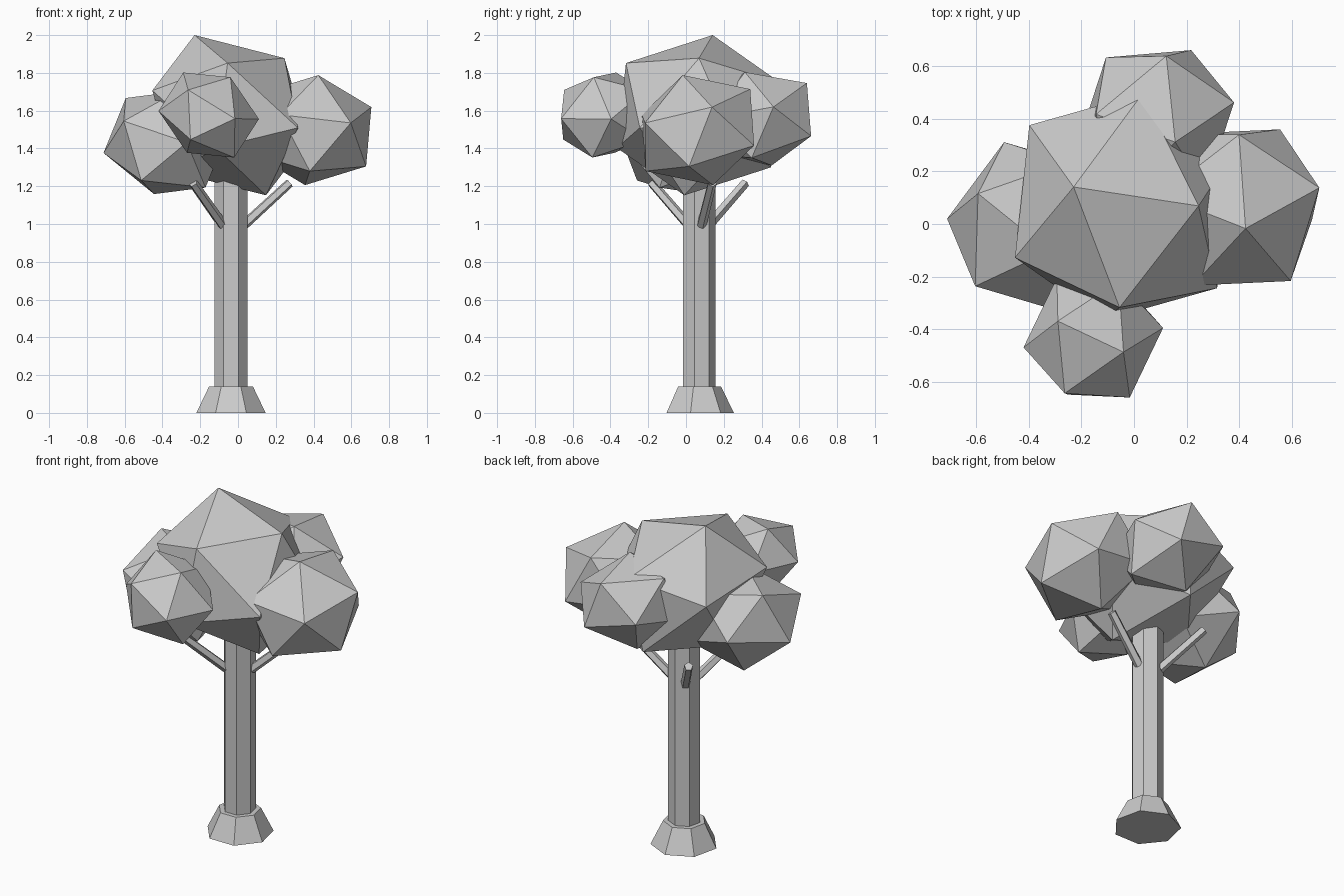
import bpy, bmesh, math
from mathutils import Matrix, Vector

if "Cube" in bpy.data.objects:
    bpy.data.objects.remove(bpy.data.objects["Cube"])

AX, AY = -0.037, 0.066  # trunk axis


def finish(bm, name):
    bmesh.ops.recalc_face_normals(bm, faces=bm.faces)
    mesh = bpy.data.meshes.new(name)
    bm.to_mesh(mesh)
    bm.free()
    obj = bpy.data.objects.new(name, mesh)
    bpy.context.collection.objects.link(obj)
    return obj


def post(name, start, end, r1, r2, sides, turn=0.0):
    """Flat-sided, optionally tapered post between two points."""
    start, end = Vector(start), Vector(end)
    axis = end - start
    bm = bmesh.new()
    bmesh.ops.create_cone(bm, cap_ends=True, segments=sides, radius1=r1,
                          radius2=r2, depth=axis.length)
    # put the first corner on +y before tilting
    first = max((v.co for v in bm.verts if v.co.z < 0), key=lambda c: c.y)
    spin = Matrix.Rotation(math.atan2(first.x, first.y) + turn, 4, 'Z')
    tilt = Vector((0, 0, 1)).rotation_difference(axis).to_matrix().to_4x4()
    bm.transform(Matrix.Translation((start + end) / 2) @ tilt @ spin)
    return finish(bm, name)


def leaf_clump(name, centre, a, b, c):
    """Squashed, turned icosahedron; a, b, c are one face's corners from the centre."""
    bm = bmesh.new()
    bmesh.ops.create_icosphere(bm, subdivisions=1, radius=1.0)
    bm.faces.ensure_lookup_table()
    source = Matrix([v.co for v in bm.faces[0].verts]).transposed()
    fit = Matrix((a, b, c)).transposed() @ source.inverted()
    for v in bm.verts:
        v.co = fit @ v.co + Vector(centre)
    return finish(bm, name)


# Trunk and flared foot, seven sides
post("trunk_foot", (AX, AY, 0), (AX, AY, 0.14), 0.188, 0.119, 7)
post("trunk", (AX, AY, 0.05), (AX, AY, 1.27), 0.09, 0.09, 7)

# Three branches around the trunk
for i, deg in enumerate((13, 129, 231)):
    dx, dy = math.cos(math.radians(deg)), math.sin(math.radians(deg))
    post(f"branch_{i + 1}", (AX + 0.07 * dx, AY + 0.07 * dy, 0.995),
         (AX + 0.318 * dx, AY + 0.318 * dy, 1.217), 0.027, 0.025, 5)

# Foliage
leaf_clump("foliage_middle", (-0.041, 0.066, 1.576),
           (-0.189, 0.075, 0.424), (0.287, 0.003, 0.302), (-0.014, -0.384, 0.276))
leaf_clump("foliage_front", (-0.155, -0.433, 1.577),
           (-0.135, 0.063, 0.225), (0.115, -0.055, 0.2), (-0.109, -0.212, 0.133))
leaf_clump("foliage_right", (0.39, 0.063, 1.497),
           (0.035, -0.08, 0.291), (0.316, 0.075, 0.122), (0.01, 0.277, 0.217))
leaf_clump("foliage_left", (-0.383, -0.012, 1.43),
           (-0.211, 0.128, 0.237), (-0.329, 0.032, -0.054), (-0.222, -0.225, 0.115))
leaf_clump("foliage_back", (0.083, 0.383, 1.557),
           (0.074, -0.071, 0.247), (0.04, 0.257, 0.189), (0.298, 0.08, 0.063))
